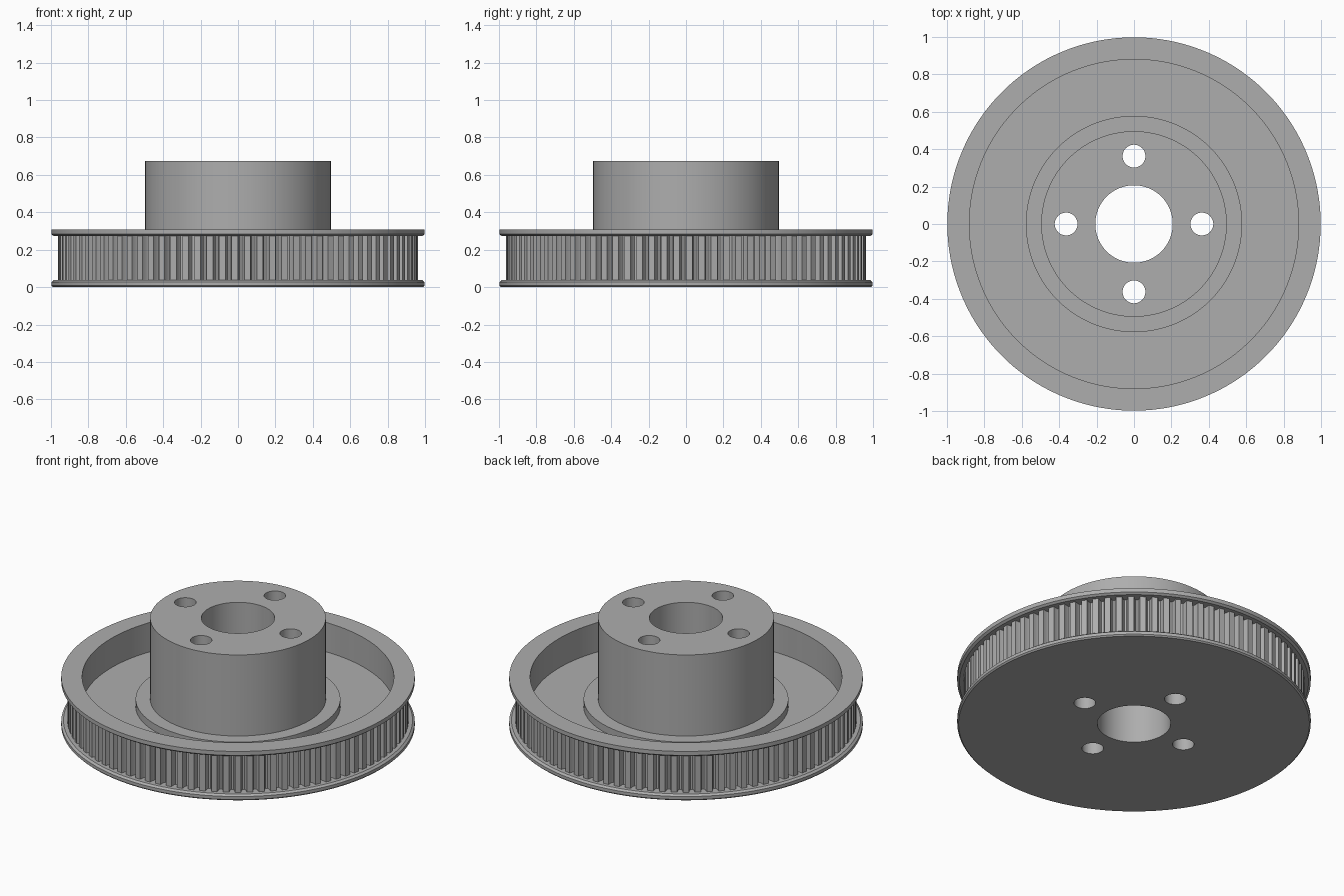
import bpy, bmesh, math

if "Cube" in bpy.data.objects:
    bpy.data.objects.remove(bpy.data.objects["Cube"])

TEETH = 90
# One tooth pitch: (fraction of pitch, groove depth)
PITCH = [(0.0, 0.0), (0.5, 0.0), (0.57, 0.028), (0.66, 0.038), (0.84, 0.038), (0.93, 0.028)]

grey = bpy.data.materials.new("machined grey")
grey.diffuse_color = (0.42, 0.42, 0.42, 1)
grey.use_nodes = True
grey.node_tree.nodes["Principled BSDF"].inputs["Base Color"].default_value = grey.diffuse_color

# Closed cross-section (radius, height, toothed) from the bore outwards and back
PROFILE = [
    (0.207, 0.0, 0), (0.99, 0.0, 0), (0.998, 0.008, 0), (0.998, 0.027, 0), (0.985, 0.037, 0),
    (0.963, 0.037, 1), (0.963, 0.273, 1),                      # toothed belt face
    (0.985, 0.273, 0), (0.998, 0.283, 0), (0.998, 0.308, 0),   # upper flange
    (0.88, 0.308, 0), (0.88, 0.125, 0),                        # recess wall
    (0.578, 0.125, 0), (0.578, 0.17, 0),                       # step
    (0.496, 0.17, 0), (0.496, 0.675, 0), (0.207, 0.675, 0),    # hub
]


def build_pulley():
    bm = bmesh.new()
    rings = []
    for t in range(TEETH):
        for frac, depth in PITCH:
            a = 2 * math.pi * (t + frac) / TEETH
            rings.append([bm.verts.new(((r - depth * tooth) * math.cos(a),
                                        (r - depth * tooth) * math.sin(a), z))
                          for r, z, tooth in PROFILE])
    n = len(PROFILE)
    for i, ring in enumerate(rings):
        nxt = rings[(i + 1) % len(rings)]
        for j in range(n):
            k = (j + 1) % n
            bm.faces.new((ring[j], nxt[j], nxt[k], ring[k]))
    bmesh.ops.recalc_face_normals(bm, faces=bm.faces)
    me = bpy.data.meshes.new("toothed_pulley")
    bm.to_mesh(me)
    bm.free()
    ob = bpy.data.objects.new("toothed_pulley", me)
    bpy.context.collection.objects.link(ob)
    me.materials.append(grey)
    return ob


pulley = build_pulley()

# Four bolt holes through the hub
for i in range(4):
    a = i * math.pi / 2
    bpy.ops.mesh.primitive_cylinder_add(vertices=48, radius=0.061, depth=2,
                                        location=(0.363 * math.cos(a), 0.363 * math.sin(a), 0.3))
    cutter = bpy.context.object
    cutter.name = "bolt_hole_cutter"
    cutter.data.materials.append(grey)
    mod = pulley.modifiers.new("bolt_hole", 'BOOLEAN')
    mod.object = cutter
    mod.solver = 'EXACT'
    bpy.ops.object.select_all(action='DESELECT')
    pulley.select_set(True)
    bpy.context.view_layer.objects.active = pulley
    bpy.ops.object.modifier_apply(modifier=mod.name)
    bpy.data.objects.remove(cutter)

bpy.ops.object.shade_smooth_by_angle(angle=math.radians(25))
